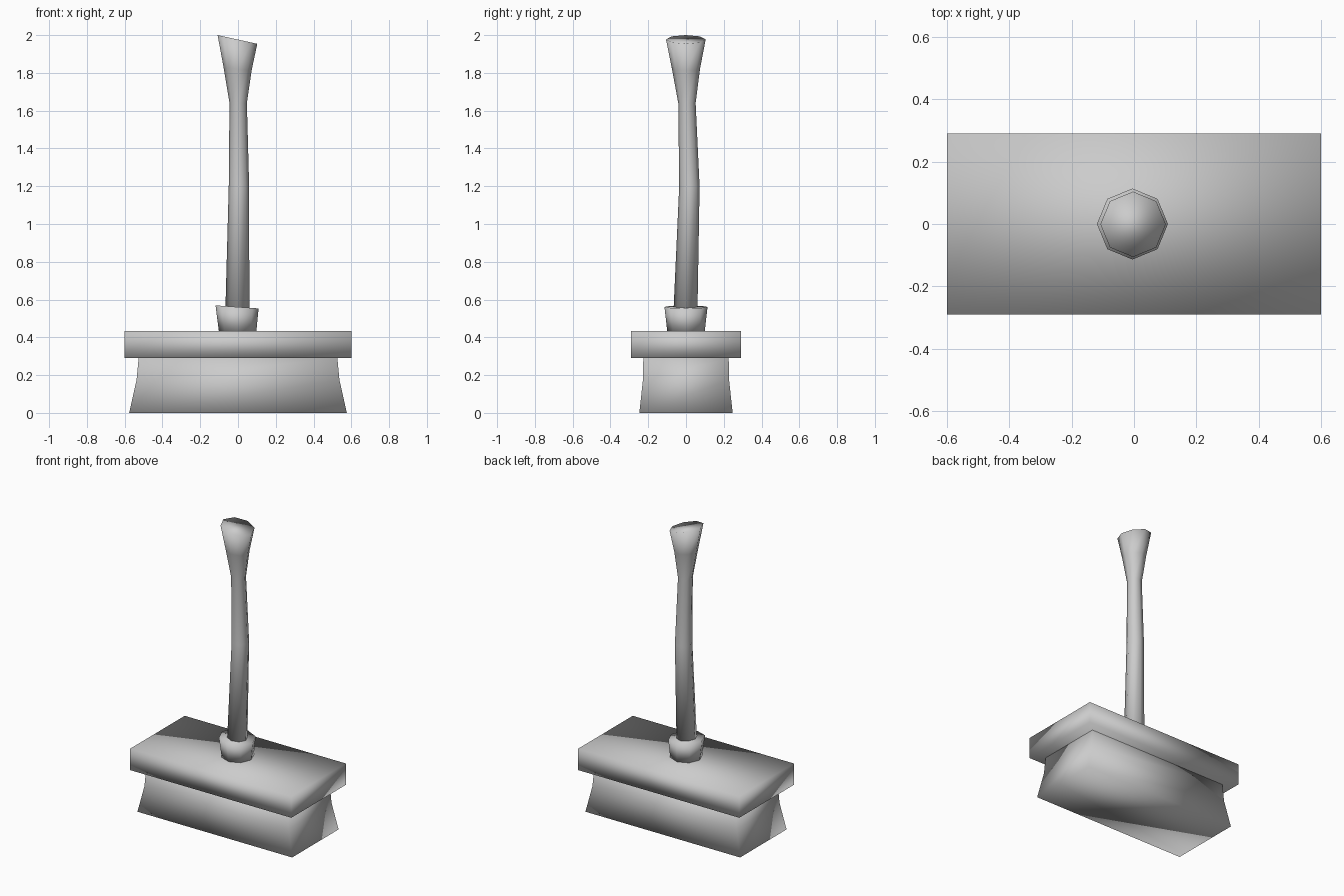
import bpy, bmesh, math

if "Cube" in bpy.data.objects:
    bpy.data.objects.remove(bpy.data.objects["Cube"])


def loft(name, rings):
    """Skin a stack of equal-length rings, cap both ends, shade smooth."""
    bm = bmesh.new()
    loops = [[bm.verts.new(p) for p in ring] for ring in rings]
    n = len(loops[0])
    for a, b in zip(loops, loops[1:]):
        for i in range(n):
            j = (i + 1) % n
            bm.faces.new((a[i], a[j], b[j], b[i]))
    bm.faces.new(loops[0][::-1])
    bm.faces.new(loops[-1])
    bmesh.ops.recalc_face_normals(bm, faces=bm.faces)
    for f in bm.faces:
        f.smooth = True
    mesh = bpy.data.meshes.new(name)
    bm.to_mesh(mesh)
    bm.free()
    obj = bpy.data.objects.new(name, mesh)
    bpy.context.collection.objects.link(obj)
    return obj


def octagon(cx, cy, z, r, slope=0.0):
    """Eight-sided ring with corners on the axes, tilted along x by slope."""
    ring = []
    for i in range(8):
        a = math.tau * i / 8
        dx = r * math.cos(a)
        ring.append((cx + dx, cy + r * math.sin(a), z + slope * dx))
    return ring


def rectangle(hx, hy, z):
    return [(-hx, -hy, z), (hx, -hy, z), (hx, hy, z), (-hx, hy, z)]


# Bristle block, flaring towards the floor
loft("bristles", [rectangle(0.576, 0.247, 0.0),
                  rectangle(0.537, 0.228, 0.175),
                  rectangle(0.526, 0.226, 0.29)])

# Wooden head
loft("head", [rectangle(0.6, 0.29, 0.29), rectangle(0.6, 0.29, 0.434)])

# Socket holding the handle, slightly tilted
loft("socket", [octagon(-0.002, 0, 0.43, 0.099),
                octagon(-0.005, 0, 0.561, 0.114, -0.07)])

# Bent handle with flared, slanted end: x, y, z, radius, slope
handle = [(-0.004, -0.004, 0.50, 0.064, 0.0),
          (0.005, 0.018, 1.20, 0.054, 0.0),
          (0.001, 0.005, 1.64, 0.046, 0.0),
          (-0.002, 0.0, 1.82, 0.074, -0.1),
          (-0.003, -0.001, 1.977, 0.105, -0.22)]
loft("handle", [octagon(*h) for h in handle])
